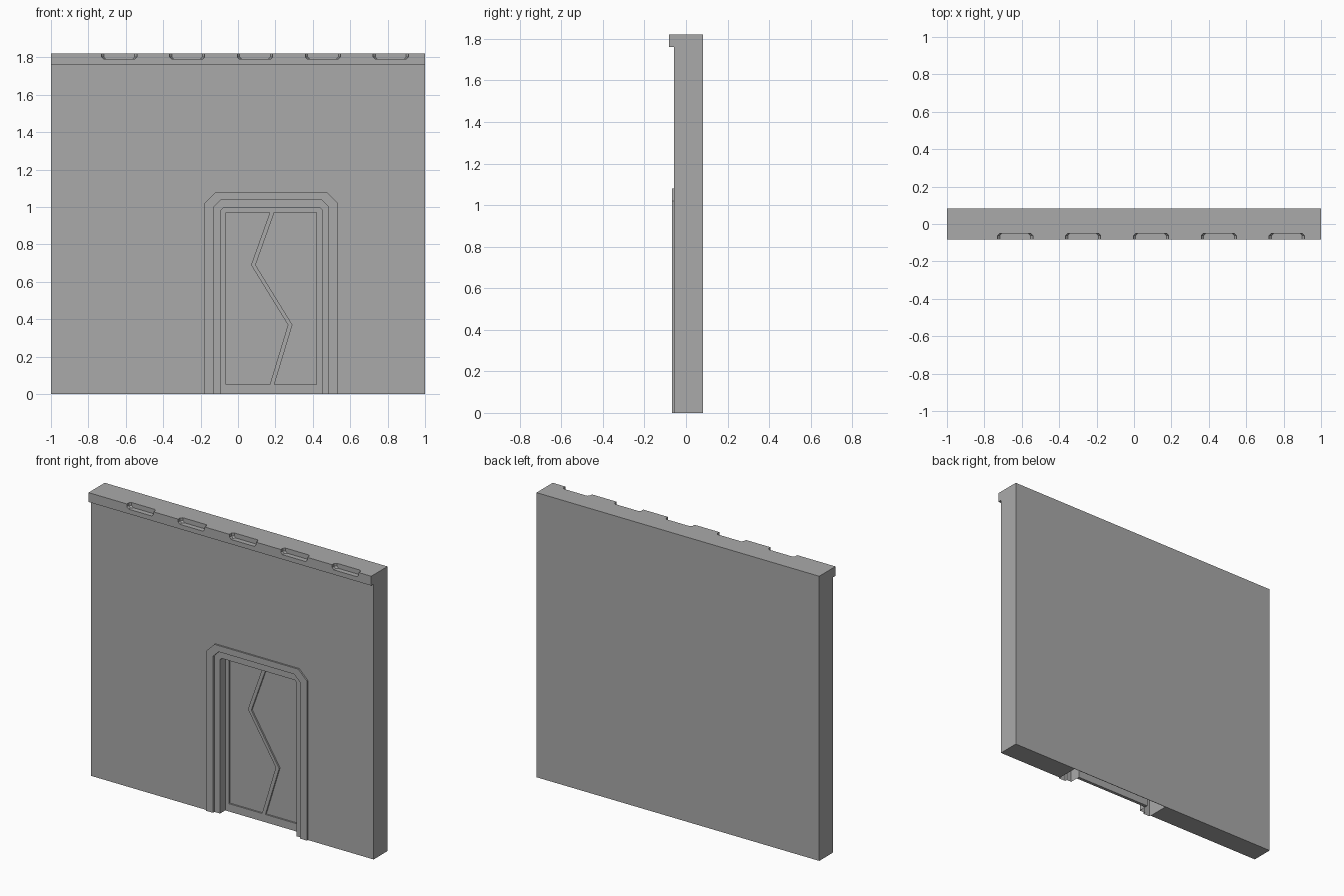
import bpy, bmesh

cube = bpy.data.objects.get("Cube")
if cube:
    bpy.data.objects.remove(cube, do_unlink=True)

grey = bpy.data.materials.new("wall grey")
grey.use_nodes = True
colour = (0.4, 0.4, 0.4, 1)
grey.diffuse_color = colour
grey.node_tree.nodes["Principled BSDF"].inputs["Base Color"].default_value = colour

BACK, FRONT, LIP, TRIM = 0.082, -0.058, -0.082, -0.068
RING, DOOR = -0.053, 0.0
TOP = 1.82


def finish(name, bm, normals=True):
    if normals:
        bmesh.ops.recalc_face_normals(bm, faces=bm.faces)
    mesh = bpy.data.meshes.new(name)
    bm.to_mesh(mesh)
    bm.free()
    mesh.materials.append(grey)
    obj = bpy.data.objects.new(name, mesh)
    bpy.context.collection.objects.link(obj)
    return obj


def prism(name, points, axis, start, end):
    """Extrude a closed outline along x (yz points) or y (xz points)."""
    bm = bmesh.new()
    place = (lambda a, b: (start, a, b)) if axis == 0 else (lambda a, b: (a, start, b))
    face = bm.faces.new([bm.verts.new(place(a, b)) for a, b in points])
    moved = bmesh.ops.extrude_face_region(bm, geom=[face])["geom"]
    step = [0, 0, 0]
    step[axis] = end - start
    verts = [v for v in moved if isinstance(v, bmesh.types.BMVert)]
    bmesh.ops.translate(bm, verts=verts, vec=step)
    return finish(name, bm)


def cut(target, cutter):
    mod = target.modifiers.new("cut", "BOOLEAN")
    mod.operation = "DIFFERENCE"
    mod.solver = "EXACT"
    mod.object = cutter
    bpy.context.view_layer.objects.active = target
    bpy.ops.object.modifier_apply(modifier=mod.name)
    bpy.data.objects.remove(cutter, do_unlink=True)


def arch(x0, x1, top, c, base=0.0):
    """Doorway outline with clipped upper corners."""
    return [(x0, base), (x0, top - c), (x0 + c, top),
            (x1 - c, top), (x1, top - c), (x1, base)]


outer = arch(-0.18, 0.535, 1.08, 0.06)
middle = arch(-0.13, 0.485, 1.04, 0.04)
inner = arch(-0.09, 0.45, 0.995, 0.012)

# Wall with overhanging lip along the top
wall = prism("wall", [(BACK, 0), (FRONT, 0), (FRONT, 1.76), (LIP, 1.76),
                      (LIP, TOP), (BACK, TOP)], 0, -1, 1)

# Clipped notches in the upper front edge
for i in range(5):
    x, w, c = -0.635 + 0.363 * i, 0.094, 0.012
    bm = bmesh.new()
    rows = [(LIP - 0.05, 0), (-0.05 - c, 0), (-0.05, c)]
    loops = []
    for y, tuck in rows:
        h = w - tuck
        outline = [(-h, TOP + 0.05), (-h, 1.79 + c), (-h + c, 1.79),
                   (h - c, 1.79), (h, 1.79 + c), (h, TOP + 0.05)]
        loops.append([bm.verts.new((x + a, y, b)) for a, b in outline])
    for a, b in zip(loops, loops[1:]):
        for j in range(6):
            k = (j + 1) % 6
            bm.faces.new((a[j], a[k], b[k], b[j]))
    bm.faces.new(loops[0])
    bm.faces.new(loops[-1])
    cut(wall, finish("notch_cutter", bm))

# Door niche, open below and closed by a thin back
niche = arch(-0.18, 0.535, 1.08, 0.06, -0.1)
cut(wall, prism("niche_cutter", niche, 1, -0.2, BACK - 0.003))

# Stepped door surround as one thin skin
bm = bmesh.new()
steps = [(outer, FRONT), (outer, TRIM), (middle, TRIM),
         (middle, RING), (inner, RING), (inner, DOOR)]
loops = [[bm.verts.new((x, y, z)) for x, z in line] for line, y in steps]
for a, b in zip(loops, loops[1:]):
    for j in range(5):
        bm.faces.new((a[j], a[j + 1], b[j + 1], b[j]))
bmesh.ops.recalc_face_normals(bm, faces=bm.faces)
trim = [f for f in bm.faces if abs(f.normal.y) > 0.9]
if trim[0].normal.y > 0:
    bmesh.ops.reverse_faces(bm, faces=bm.faces)
finish("door_surround", bm, normals=False)

# Door slab with two recessed leaves split by a zigzag bar
door = prism("door", inner, 1, DOOR, DOOR + 0.02)
zigzag = [(0.17, 0.97), (0.07, 0.69), (0.267, 0.37), (0.17, 0.05)]
left_leaf = [(-0.065, 0.05), (-0.065, 0.97)] + zigzag
right_leaf = [(0.42, 0.05), (0.42, 0.97)] + [(x + 0.024, z) for x, z in zigzag]
for leaf in (left_leaf, right_leaf):
    cut(door, prism("leaf_cutter", leaf, 1, DOOR - 0.05, DOOR + 0.01))
